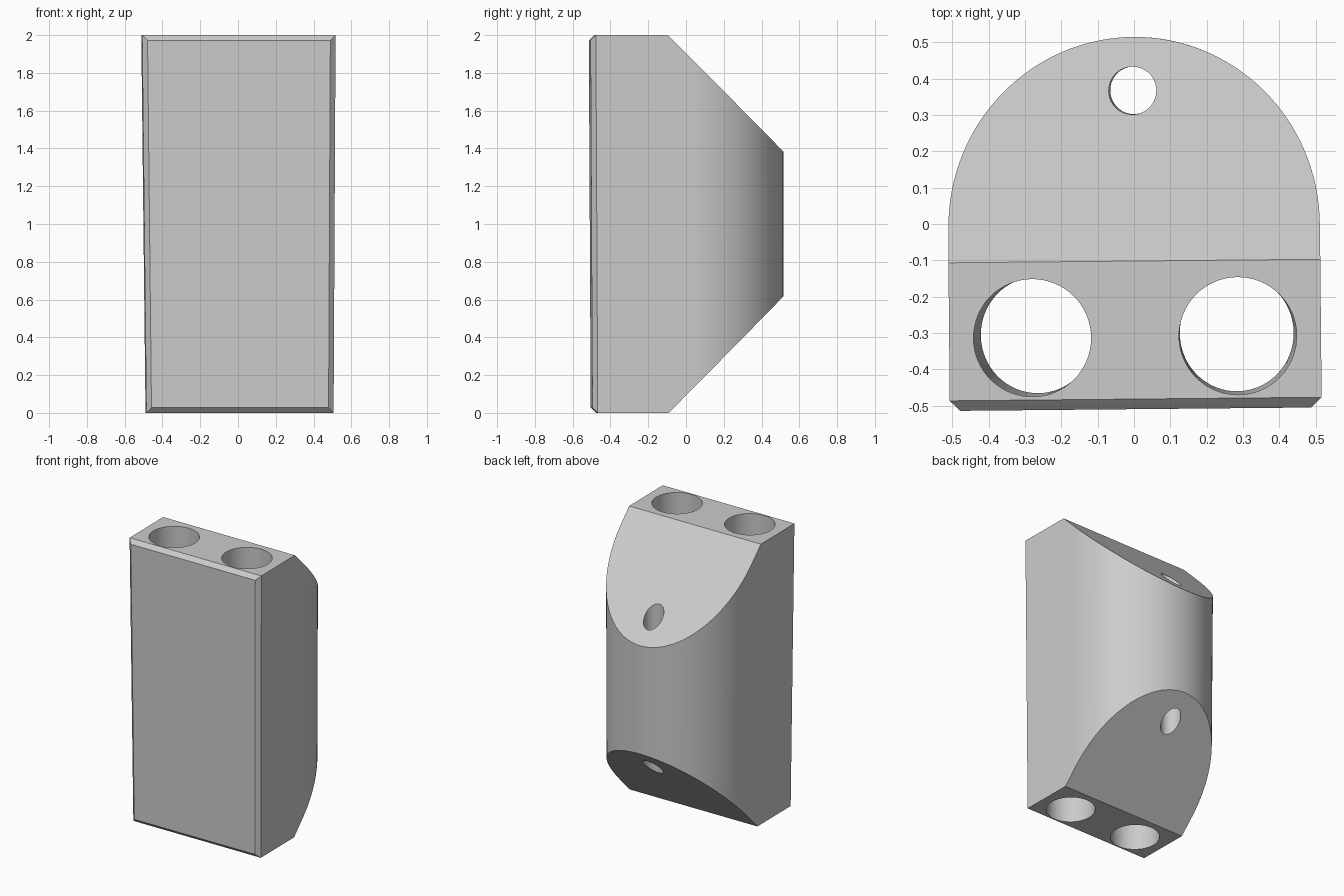
import bpy, bmesh
from math import sin, cos, pi, radians
from mathutils import Vector, Matrix

cube = bpy.data.objects.get("Cube")
if cube:
    bpy.data.objects.remove(cube)

HALF, FRONT, HEIGHT, FLAT_END = 0.512, -0.51, 2.0, -0.102
ARC_STEPS = 64

# One plain grey
grey = bpy.data.materials.new("light grey")
grey.use_nodes = True
colour = (0.6, 0.6, 0.6, 1)
grey.diffuse_color = colour
grey.node_tree.nodes["Principled BSDF"].inputs["Base Color"].default_value = colour


def add_object(name, bm):
    mesh = bpy.data.meshes.new(name)
    bm.to_mesh(mesh)
    bm.free()
    obj = bpy.data.objects.new(name, mesh)
    bpy.context.collection.objects.link(obj)
    return obj


# Upright block: square front, round back
bm = bmesh.new()
outline = [(-HALF, FRONT), (HALF, FRONT)]
outline += [(HALF * cos(pi * i / ARC_STEPS), (HALF + 0.003) * sin(pi * i / ARC_STEPS))
            for i in range(ARC_STEPS + 1)]
base = bm.faces.new([bm.verts.new((x, y, 0)) for x, y in outline])
top = bmesh.ops.extrude_face_region(bm, geom=[base])["geom"]
bmesh.ops.translate(bm, vec=(0, 0, HEIGHT),
                    verts=[g for g in top if isinstance(g, bmesh.types.BMVert)])
bmesh.ops.recalc_face_normals(bm, faces=bm.faces)

# Chamfer round the front face
front_edges = [e for e in bm.edges if all(abs(v.co.y - FRONT) < 1e-4 for v in e.verts)]
bmesh.ops.bevel(bm, geom=front_edges, offset=0.028, segments=1, affect='EDGES')

# Sloped cuts at the top and bottom of the rounded back
for z, direction in ((HEIGHT, 1), (0, -1)):
    cut = bmesh.ops.bisect_plane(
        bm, geom=bm.verts[:] + bm.edges[:] + bm.faces[:], dist=1e-5,
        plane_co=(0, FLAT_END, z), plane_no=Vector((0, 1, direction)), clear_outer=True)
    rim = [g for g in cut["geom_cut"] if isinstance(g, bmesh.types.BMEdge)]
    bmesh.ops.holes_fill(bm, edges=[e for e in rim if e.is_boundary], sides=0)
bmesh.ops.recalc_face_normals(bm, faces=bm.faces)
block = add_object("drilled_block", bm)
block.data.materials.append(grey)
bpy.context.view_layer.objects.active = block
block.select_set(True)

# Two wide holes and one narrow hole, straight through
holes = (("left_hole", 0.283, -0.311, 0.162),
         ("right_hole", -0.283, -0.311, 0.162),
         ("back_hole", -0.002, 0.367, 0.066))
for name, x, y, radius in holes:
    bm = bmesh.new()
    bmesh.ops.create_cone(bm, cap_ends=True, segments=64, radius1=radius, radius2=radius,
                          depth=3, matrix=Matrix.Translation((x, y, 1)))
    cutter = add_object(name + "_cutter", bm)
    cutter.hide_render = True
    mod = block.modifiers.new(name, 'BOOLEAN')
    mod.operation, mod.solver, mod.object = 'DIFFERENCE', 'EXACT', cutter
    bpy.ops.object.modifier_apply(modifier=mod.name)
    bpy.data.objects.remove(cutter)

# Slight taper toward the bottom and a small turn
turn = Matrix.Rotation(radians(0.55), 3, 'Z')
for v in block.data.vertices:
    k = 1 - v.co.z / HEIGHT
    v.co.x = v.co.x * (1 - 0.032 * k) + 0.006 * k
    v.co.y += 0.01 * k * (0.5 - v.co.y)
    v.co = turn @ v.co

bpy.ops.object.shade_smooth_by_angle(angle=radians(25))
